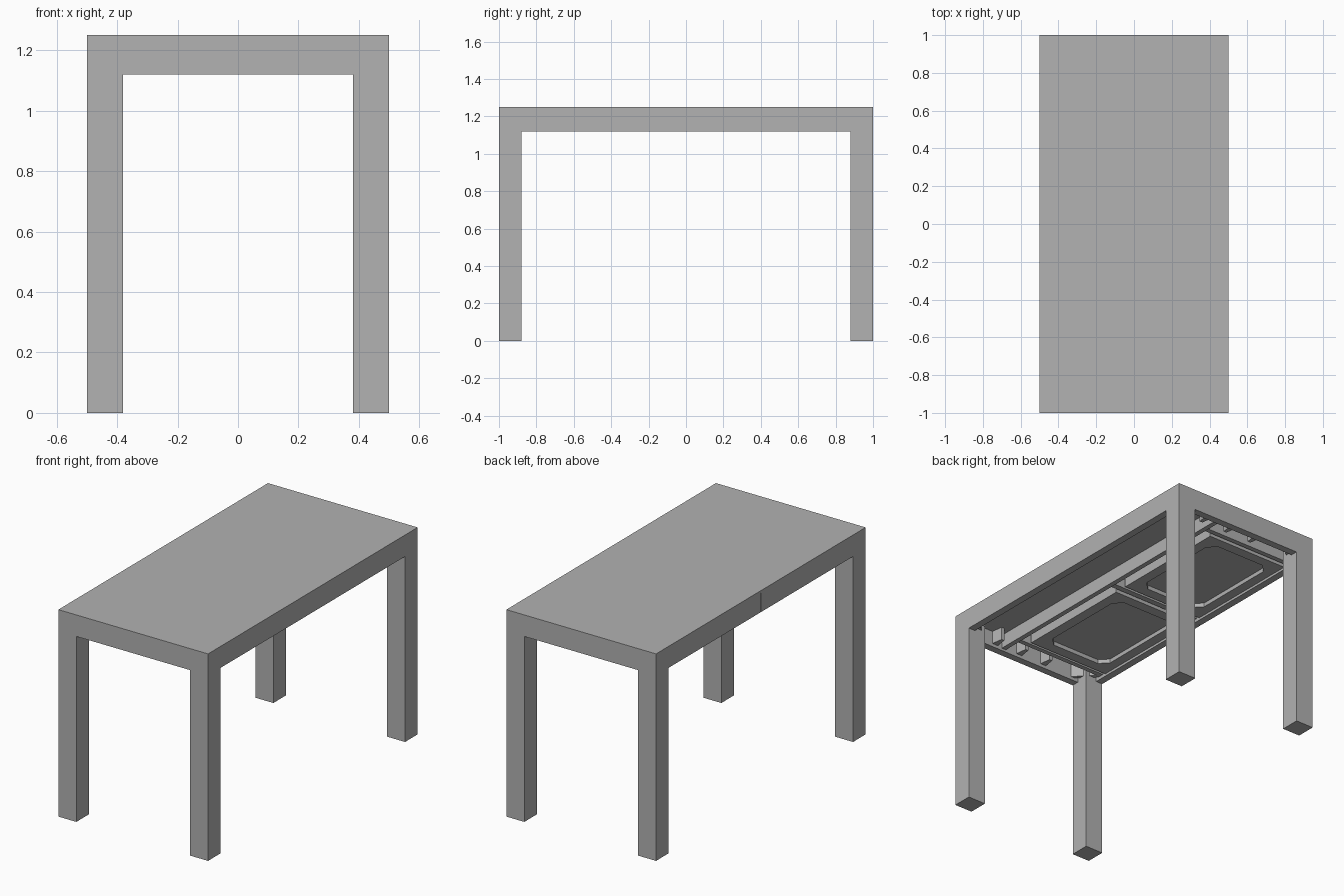
import bpy, bmesh, math
from mathutils import Matrix

if "Cube" in bpy.data.objects:
    bpy.data.objects.remove(bpy.data.objects["Cube"])

grey = bpy.data.materials.new("plain grey")
grey.diffuse_color = (0.445, 0.445, 0.445, 1)
grey.use_nodes = True
grey.node_tree.nodes["Principled BSDF"].inputs["Base Color"].default_value = grey.diffuse_color


def prism(name, outline, z0, z1):
    """Extrude a flat outline between two heights."""
    bm = bmesh.new()
    face = bm.faces.new([bm.verts.new((x, y, z0)) for x, y in outline])
    ext = bmesh.ops.extrude_face_region(bm, geom=[face])
    top = [v for v in ext["geom"] if isinstance(v, bmesh.types.BMVert)]
    bmesh.ops.translate(bm, verts=top, vec=(0, 0, z1 - z0))
    bmesh.ops.recalc_face_normals(bm, faces=bm.faces)
    mesh = bpy.data.meshes.new(name)
    bm.to_mesh(mesh)
    bm.free()
    mesh.materials.append(grey)
    obj = bpy.data.objects.new(name, mesh)
    bpy.context.collection.objects.link(obj)
    return obj


def box(name, x0, x1, y0, y1, z0, z1):
    return prism(name, [(x0, y0), (x1, y0), (x1, y1), (x0, y1)], z0, z1)


def cut(obj, cutter):
    cutter.hide_render = True
    cutter.hide_viewport = True
    cutter.display_type = 'WIRE'
    mod = obj.modifiers.new("cut", 'BOOLEAN')
    mod.operation = 'DIFFERENCE'
    mod.solver = 'EXACT'
    mod.object = cutter


# Table carcass: one block with the leg openings and the underside hollowed out
table = box("table_body", -0.5, 0.5, -1, 1, 0, 1.25)
cut(table, box("end_opening_cutter", -0.38, 0.38, -1.2, 1.2, -0.2, 1.12))
cut(table, box("side_opening_cutter", -0.7, 0.7, -0.88, 0.88, -0.2, 1.12))
hollow = [(0.455, 0.88), (0.38, 0.88), (0.38, 0.955)]
quarter = hollow + [(-x, y) for x, y in reversed(hollow)]
outline = quarter + [(-x, -y) for x, y in quarter]
cut(table, prism("hollow_cutter", outline, 1.0, 1.22))
# Fine joint between the two drawer fronts
cut(table, box("front_joint_cutter", -0.6, -0.485, -0.0015, 0.0015, 1.0, 1.235))

# Long rail behind the drawers
box("long_rail", 0.16, 0.19, -0.955, 0.955, 1.135, 1.22)
box("centre_runner", -0.455, 0.16, -0.018, 0.018, 1.14, 1.22)

for s, side in ((-1, "front"), (1, "back")):
    # Drawer with an eight-sided recessed bottom
    y = s * 0.42
    drawer = box(side + "_drawer", -0.455, 0.1, y - 0.38, y + 0.38, 1.135, 1.215)
    cx, hx, hy, c = -0.18, 0.215, 0.315, 0.05
    octagon = [(cx + a * (hx - (c if k else 0)), y + b * (hy - (0 if k else c)))
               for a, b, k in ((1, -1, 0), (1, 1, 0), (1, 1, 1), (-1, 1, 1),
                               (-1, 1, 0), (-1, -1, 0), (-1, -1, 1), (1, -1, 1))]
    cut(drawer, prism(side + "_recess_cutter", octagon, 1.1, 1.16))

    # Runner beside the drawer
    yr = s * 0.835
    box(side + "_side_runner", -0.455, 0.16, yr - 0.015, yr + 0.015, 1.14, 1.22)

    # Wedge cleats between the end apron and the runner
    for i, x in enumerate((0.24, 0.06, -0.12)):
        w = 0.02
        prism(f"{side}_cleat_{i}", [(x - w, s * 0.955), (x + w, s * 0.955),
                                    (x + w * 0.5, s * 0.885), (x - w * 0.5, s * 0.885)],
              1.14, 1.22)

    # Diagonal corner braces with a bolt
    for m, hand in ((-1, "left"), (1, "right")):
        prism(f"{side}_{hand}_brace",
              [(m * 0.455, s * 0.83), (m * 0.455, s * 0.86),
               (m * 0.36, s * 0.955), (m * 0.33, s * 0.955)], 1.14, 1.22)
        bm = bmesh.new()
        turn = Matrix.Rotation(math.radians(45 * m * s), 4, 'Z') @ Matrix.Rotation(math.pi / 2, 4, 'Y')
        bmesh.ops.create_cone(bm, cap_ends=True, segments=8, radius1=0.008, radius2=0.008,
                              depth=0.03, matrix=Matrix.Translation((m * 0.39, s * 0.89, 1.18)) @ turn)
        mesh = bpy.data.meshes.new(f"{side}_{hand}_bolt")
        bm.to_mesh(mesh)
        bm.free()
        mesh.materials.append(grey)
        bpy.context.collection.objects.link(bpy.data.objects.new(mesh.name, mesh))
